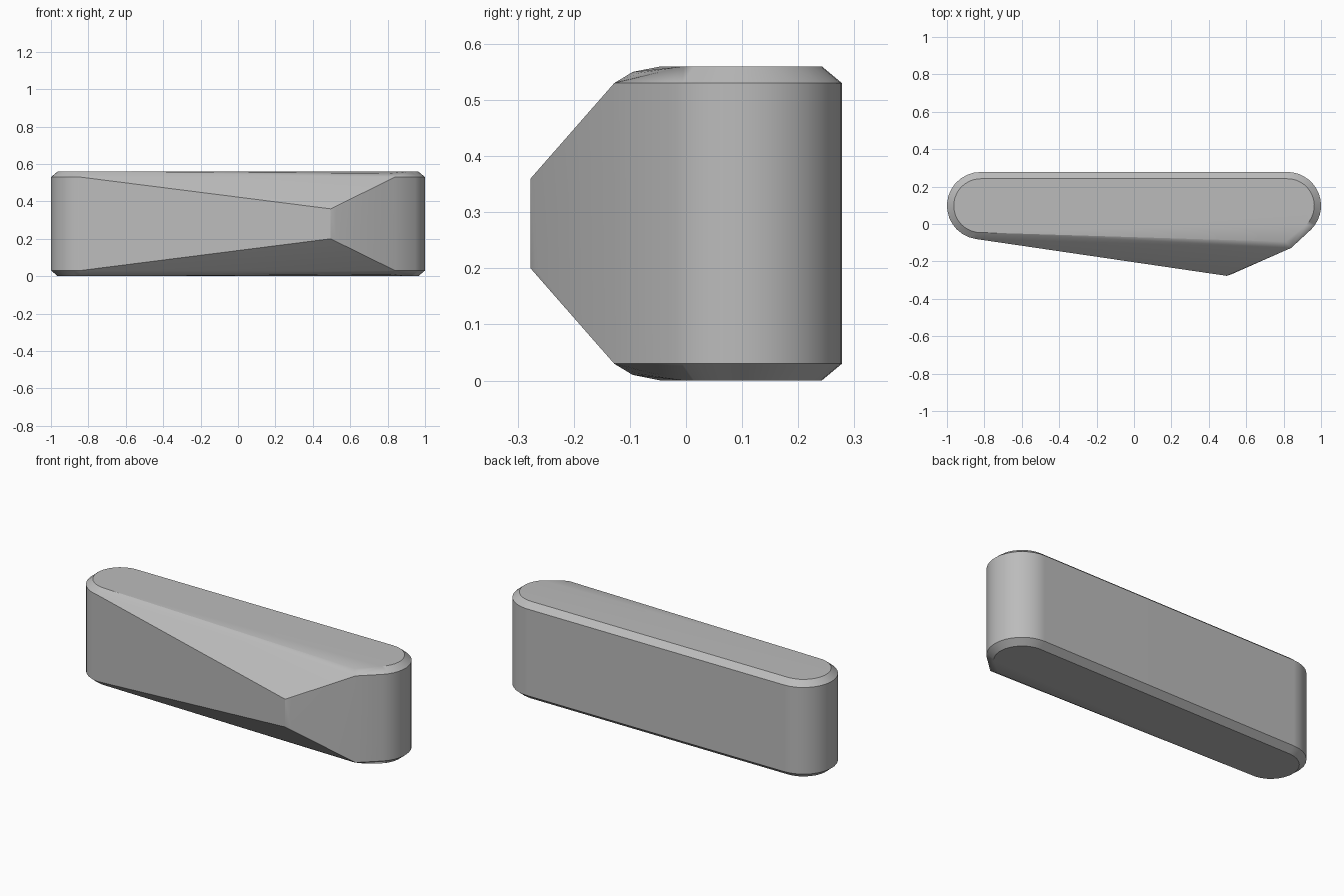
import bpy
import bmesh
from math import cos, sin, radians

cube = bpy.data.objects.get("Cube")
if cube:
    bpy.data.objects.remove(cube, do_unlink=True)

HEIGHT = 0.56
END_X, END_Y = 0.82, 0.098      # centres of the rounded ends
RADIUS, INSET = 0.18, 0.036     # end radius and chamfer width
EDGE = 0.03                     # chamfer height


def arc(cx, radius, start, stop, steps=14):
    """Points along one rounded end."""
    angles = [radians(start + (stop - start) * i / steps) for i in range(steps + 1)]
    return [(cx + radius * cos(a), END_Y + radius * sin(a)) for a in angles]


def ends(radius):
    return arc(END_X, radius, -45, 90) + arc(-END_X, radius, 90, 262)


# Upper half outlines: (x, y, z)
wall = [(x, y, HEIGHT - EDGE) for x, y in ends(RADIUS) + [(0.84, -0.128)]]
cap = [(x, y, HEIGHT) for x, y in ends(RADIUS - INSET)]
cap += [(0.81, -0.095, HEIGHT - 0.01), (0.85, -0.085, HEIGHT - 0.012)]
# Blunt ridge of the wedge on the front
ridge = [(0.46, -0.27, 0.363), (0.495, -0.277, 0.36), (0.525, -0.267, 0.363)]

# Convex body, mirrored top to bottom
bm = bmesh.new()
for x, y, z in wall + cap + ridge:
    bm.verts.new((x, y, z))
    bm.verts.new((x, y, HEIGHT - z))
hull = bmesh.ops.convex_hull(bm, input=bm.verts[:])
loose = [v for v in bm.verts if not v.link_faces]
bmesh.ops.delete(bm, geom=loose, context="VERTS")
bmesh.ops.dissolve_limit(bm, angle_limit=radians(1.5), verts=bm.verts[:], edges=bm.edges[:])
bmesh.ops.recalc_face_normals(bm, faces=bm.faces[:])

mesh = bpy.data.meshes.new("wedge_body")
bm.to_mesh(mesh)
bm.free()
body = bpy.data.objects.new("wedge_body", mesh)
bpy.context.collection.objects.link(body)

# Plain grey finish
grey = bpy.data.materials.new("plain grey")
grey.use_nodes = True
colour = (0.5, 0.5, 0.5, 1.0)
grey.diffuse_color = colour
grey.node_tree.nodes["Principled BSDF"].inputs["Base Color"].default_value = colour
mesh.materials.append(grey)

# Smooth the rounded ends, keep the wedge edges crisp
bpy.ops.object.select_all(action="DESELECT")
body.select_set(True)
bpy.context.view_layer.objects.active = body
bpy.ops.object.shade_smooth_by_angle(angle=radians(20))
weighted = body.modifiers.new("flat_faces", "WEIGHTED_NORMAL")
weighted.keep_sharp = True
